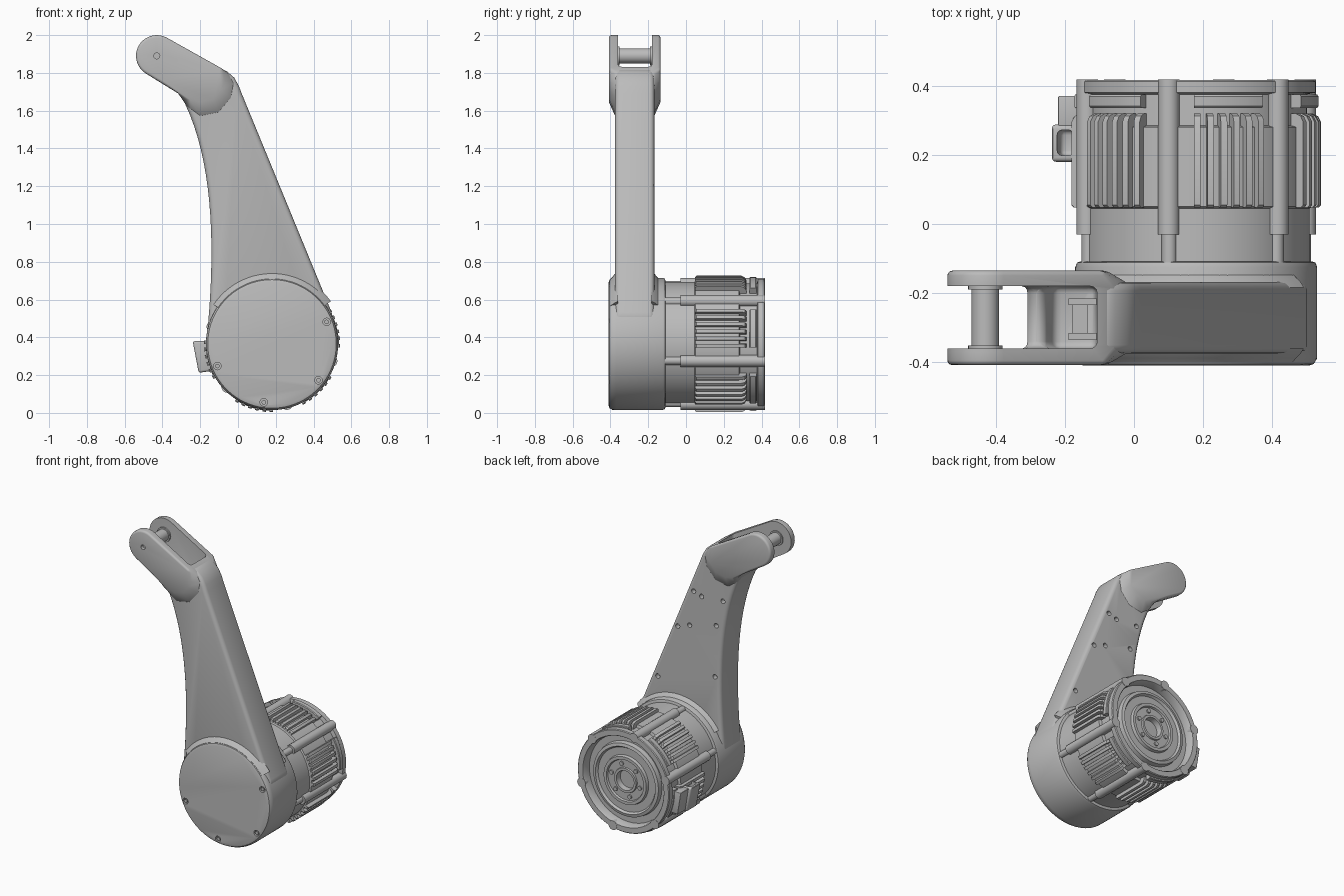
import bpy, bmesh
from math import sin, cos, radians, pi
from mathutils import Vector
from mathutils.geometry import interpolate_bezier

if "Cube" in bpy.data.objects:
    bpy.data.objects.remove(bpy.data.objects["Cube"])

grey = bpy.data.materials.new("machined grey")
grey.use_nodes = True
grey.diffuse_color = (0.5, 0.5, 0.5, 1)
grey.node_tree.nodes["Principled BSDF"].inputs["Base Color"].default_value = grey.diffuse_color

CX, CZ = 0.18, 0.365          # motor axis
PX, PZ = -0.43, 1.89          # fork pin axis


# ---------- helpers ----------
def polar(r, deg, x=CX, z=CZ):
    return x + r * cos(radians(deg)), z + r * sin(radians(deg))


def extrude(outline, *ys):
    """Rings of one xz outline at several y values."""
    return [[(x, y, z) for x, z in outline] for y in ys]


def lathe(profile, x=CX, z=CZ, n=96):
    """Rings around a y-parallel axis from (radius, y) pairs."""
    return [[(x + r * cos(2 * pi * i / n), y, z + r * sin(2 * pi * i / n))
             for i in range(n)] for r, y in profile]


def rod(x, z, r, y0, y1, n=24):
    return lathe([(r, y0), (r, y1)], x, z, n)


def arc(section, a0, a1, n=24):
    """Sweep an (r, y) section part way around the motor axis."""
    rings = []
    for i in range(n + 1):
        a = a0 + (a1 - a0) * i / n
        rings.append([(polar(r, a)[0], y, polar(r, a)[1]) for r, y in section])
    return rings


def block(deg, width, profile):
    """Radial rib along y; profile holds (inner r, outer r, y)."""
    d = Vector((cos(radians(deg)), 0, sin(radians(deg))))
    t = Vector((-d.z, 0, d.x)) * width / 2
    c = Vector((CX, 0, CZ))
    return [[c + d * r + t * s + Vector((0, y, 0))
             for r, s in ((r0, -1), (r1, -1), (r1, 1), (r0, 1))] for r0, r1, y in profile]


def part(name, *shells, bevel=0, cutter=None, smooth=True):
    """Loft each shell's rings with capped ends, then bevel, cut and shade."""
    bm = bmesh.new()
    for rings in shells:
        vs = [[bm.verts.new(p) for p in ring] for ring in rings]
        n = len(vs[0])
        for a, b in zip(vs, vs[1:]):
            for i in range(n):
                bm.faces.new((a[i], a[(i + 1) % n], b[(i + 1) % n], b[i]))
        bm.faces.new(vs[0])
        bm.faces.new(vs[-1])
    bmesh.ops.recalc_face_normals(bm, faces=bm.faces)
    mesh = bpy.data.meshes.new(name)
    bm.to_mesh(mesh)
    bm.free()
    mesh.materials.append(grey)
    ob = bpy.data.objects.new(name, mesh)
    bpy.context.collection.objects.link(ob)
    bpy.ops.object.select_all(action='DESELECT')
    ob.select_set(True)
    bpy.context.view_layer.objects.active = ob
    if bevel:
        m = ob.modifiers.new("round", 'BEVEL')
        m.width, m.segments, m.angle_limit = bevel, 3, radians(35)
        bpy.ops.object.modifier_apply(modifier=m.name)
    for c in cutter or ():
        m = ob.modifiers.new("cut", 'BOOLEAN')
        m.operation, m.object, m.solver = 'DIFFERENCE', c, 'EXACT'
        bpy.ops.object.modifier_apply(modifier=m.name)
    if smooth:
        bpy.ops.object.shade_smooth_by_angle(angle=radians(32))
    return ob


def helper(name, *shells, bevel=0):
    ob = part(name, *shells, bevel=bevel, smooth=False)
    ob.hide_render = True
    ob.hide_set(True)
    return ob


# ---------- cutters ----------
slot = helper("slot_cutter", extrude(
    [(-0.7, 2.2), (-0.7, 1.6), (-0.34, 1.6), (-0.3, 1.7), (-0.26, 1.7),
     (-0.23, 1.62), (-0.11, 1.62), (-0.1, 2.2)], -0.36, -0.18), bevel=0.02)
back_holes = [(-0.05, 1.74), (-0.12, 1.62), (-0.16, 1.46), (0.0, 1.45), (0.06, 1.47),
              (-0.11, 1.28), (0.09, 1.23), (0.18, 1.2), (-0.1, 0.93), (0.33, 0.82)]
arm_holes = helper("arm_hole_cutter", *[rod(x, z, 0.016, -0.2, -0.1, 16) for x, z in back_holes])
screw_spots = [polar(0.312, a) for a in (22, -38, -98, -158)]
screw_holes = helper("screw_hole_cutter", *[rod(x, z, 0.02, -0.5, -0.39, 16) for x, z in screw_spots])
pin_hole = helper("pin_hole_cutter", rod(PX, PZ, 0.016, -0.5, -0.385, 16))

# ---------- arm ----------
inner_edge = [(p.x, p.y) for p in interpolate_bezier(
    Vector((-0.165, 0.4)), Vector((-0.12, 0.85)), Vector((-0.122, 1.35)), Vector((-0.305, 1.685)), 20)]
arm_outline = inner_edge + [(-0.09, 1.825), (-0.055, 1.805), (-0.02, 1.775), (0.005, 1.73),
                            (0.02, 1.69), (0.505, 0.51), (0.45, 0.3), (0.18, 0.15), (-0.1, 0.25)]
part("arm", extrude(arm_outline, -0.375, -0.168), bevel=0.025, cutter=[slot, arm_holes])

# ---------- fork at the arm tip ----------
tip = [polar(0.11, a, PX, PZ) for a in range(61, 242, 10)]
thick = tip + [(-0.32, 1.695), (-0.27, 1.66), (-0.2, 1.645), (-0.13, 1.66),
               (-0.09, 1.71), (-0.08, 1.76), (-0.085, 1.825)]
thin = tip + [(-0.315, 1.69), (-0.265, 1.615), (-0.2, 1.56), (-0.1, 1.58),
              (-0.03, 1.66), (-0.015, 1.74), (-0.055, 1.803)]
part("fork", extrude(thick, -0.408) + extrude(thin, -0.37, -0.173) + extrude(thick, -0.135),
     bevel=0.016, cutter=[slot, pin_hole])
part("fork_pin", rod(PX, PZ, 0.04, -0.37, -0.17),
     rod(PX, PZ, 0.05, -0.365, -0.352), rod(PX, PZ, 0.05, -0.19, -0.175))
part("fork_inner_rib", extrude([(-0.19, 1.6), (-0.19, 1.7), (-0.1, 1.74), (-0.1, 1.6)], -0.335, -0.315),
     extrude([(-0.19, 1.6), (-0.19, 1.7), (-0.1, 1.74), (-0.1, 1.6)], -0.235, -0.215),
     extrude([(-0.18, 1.6), (-0.18, 1.68), (-0.135, 1.7), (-0.135, 1.6)], -0.32, -0.23))

# ---------- hub ----------
part("hub", lathe([(0.325, -0.41), (0.34, -0.405), (0.349, -0.39), (0.35, -0.37),
                   (0.35, -0.125), (0.345, -0.112), (0.335, -0.108)]), cutter=[screw_holes])
part("hub_screws", *[rod(x, z, 0.012, -0.4, -0.407, 12) for x, z in screw_spots])
# soft collars where the hub meets the arm
for name, y, out in (("front_collar", -0.37, -1), ("back_collar", -0.173, 1)):
    part(name, arc([(0.33, y - out * 0.01), (0.385, y - out * 0.01), (0.372, y + out * 0.006),
                    (0.357, y + out * 0.018), (0.345, y + out * 0.03), (0.33, y + out * 0.03)], 36, 146))

# ---------- motor body with stepped back face ----------
part("motor_body", lathe([
    (0.3, -0.13), (0.328, -0.13), (0.328, 0.045), (0.338, 0.05), (0.338, 0.28), (0.32, 0.285),
    (0.32, 0.375), (0.345, 0.38), (0.345, 0.412), (0.34, 0.417), (0.305, 0.417), (0.3, 0.41),
    (0.295, 0.36), (0.25, 0.36), (0.245, 0.39), (0.225, 0.395), (0.215, 0.38), (0.165, 0.38),
    (0.16, 0.4), (0.14, 0.4), (0.135, 0.388), (0.085, 0.388), (0.082, 0.398), (0.066, 0.398),
    (0.062, 0.36)]))
part("rotor_bolts", *[rod(*polar(0.11, a), 0.014, 0.38, 0.397, 12) for a in range(14, 374, 60)])

# ---------- repeating housing details, six times round ----------
fins, bars, bosses = [], [], []
for k in range(6):
    mid = 14 + 60 * k
    for i in range(6):
        fins.append(block(mid + (i - 2.5) * 6.2, 0.019, [
            (0.3, 0.354, 0.048), (0.3, 0.361, 0.055), (0.3, 0.361, 0.295),
            (0.3, 0.352, 0.312), (0.3, 0.335, 0.32)]))
    bars.append(arc([(0.31, 0.336), (0.35, 0.336), (0.354, 0.341), (0.354, 0.369),
                     (0.35, 0.374), (0.31, 0.374)], mid - 17, mid + 17, 12))
    x, z = polar(0.328, mid + 30)
    bosses += [rod(x, z, 0.031, -0.03, 0.418), rod(*polar(0.322, mid + 30), 0.022, -0.12, -0.02)]
part("cooling_fins", *fins)
part("housing_bars", *bars)
part("tie_bosses", *bosses)

# ---------- cable connector ----------
socket = helper("socket_cutter", extrude(
    [(-0.228, 0.42), (-0.212, 0.3), (-0.165, 0.3), (-0.18, 0.42)], 0.198, 0.272), bevel=0.015)
part("connector", extrude([(-0.24, 0.38), (-0.208, 0.212), (-0.12, 0.225), (-0.14, 0.38)],
                          0.18, 0.288), bevel=0.012, cutter=[socket])
part("connector_block", extrude([(-0.22, 0.375), (-0.195, 0.222), (-0.12, 0.23), (-0.14, 0.375)],
                                0.28, 0.37), bevel=0.004)
